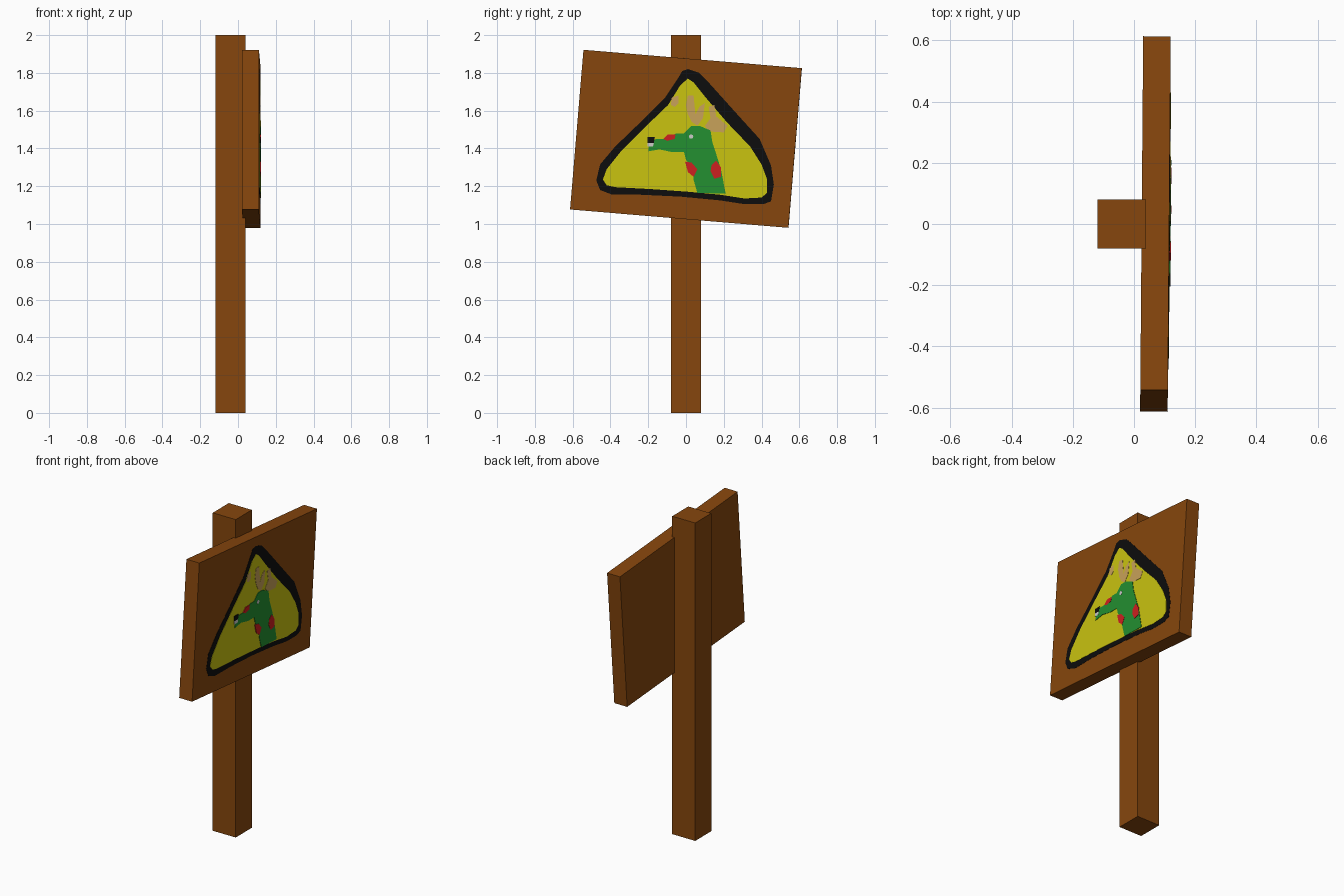
import bpy, bmesh, math

if "Cube" in bpy.data.objects:
    bpy.data.objects.remove(bpy.data.objects["Cube"])

def mat(name, r, g, b):
    m = bpy.data.materials.new(name)
    m.diffuse_color = (r, g, b, 1)
    m.use_nodes = True
    m.node_tree.nodes["Principled BSDF"].inputs["Base Color"].default_value = m.diffuse_color
    return m

BROWN = mat("brown_wood", 0.24, 0.062, 0.004)
BLACK = mat("black_paint", 0.004, 0.004, 0.004)
YELLOW = mat("yellow_paint", 0.59, 0.545, 0.005)
GREEN = mat("green_paint", 0.017, 0.275, 0.03)
RED = mat("red_paint", 0.61, 0.014, 0.014)
TAN = mat("tan_paint", 0.58, 0.36, 0.1)
WHITE = mat("pale_grey_paint", 0.6, 0.6, 0.58)

def box(name, loc, size, rot=(0, 0, 0)):
    bpy.ops.mesh.primitive_cube_add(size=1, location=loc, rotation=rot)
    o = bpy.context.object
    o.name = name
    o.scale = size
    o.data.materials.append(BROWN)
    return o

# Post and slightly crooked board
SLOPE = 0.0082
box("post", (-0.04, 0, 1), (0.16, 0.16, 2))
box("board", (0.07, 0, 1.451), (0.09, 1.16, 0.848),
    (math.radians(-4.8), 0, -math.atan(SLOPE)))

def plate(name, material, layer, pts):
    """Thin painted plate on the board face; pts are (y, z) in hundredths."""
    bm = bmesh.new()
    def ring(off):
        return [bm.verts.new((0.115 + SLOPE * y / 100 + off, y / 100, z / 100)) for y, z in pts]
    back, front = ring(-0.001), ring(0.0013 * layer)
    bm.faces.new(front)
    bm.faces.new(back[::-1])
    n = len(pts)
    for i in range(n):
        j = (i + 1) % n
        bm.faces.new((back[i], back[j], front[j], front[i]))
    bmesh.ops.recalc_face_normals(bm, faces=bm.faces)
    me = bpy.data.meshes.new(name)
    bm.to_mesh(me)
    bm.free()
    me.materials.append(material)
    o = bpy.data.objects.new(name, me)
    bpy.context.collection.objects.link(o)

# Warning triangle: border and field
plate("triangle_border", BLACK, 1, [
    (1, 182), (7, 180), (11, 176), (29, 156), (39, 145), (45, 131), (46.5, 121),
    (45, 112), (41, 110.5), (31, 110.5), (18, 112.5), (-3, 114.5), (-24, 115.5),
    (-39, 115.5), (-45.5, 118), (-47.5, 123), (-45.5, 131.5), (-37.5, 141),
    (-24, 154), (-11, 167), (-4, 177.5), (-2, 181)])
plate("triangle_field", YELLOW, 2, [
    (1, 177), (4, 175), (10, 167.5), (22, 153.5), (34, 141), (40, 131.5), (43, 123.5),
    (43, 116.5), (40, 114), (31, 113.5), (18, 115.5), (2, 117), (-19, 118.5),
    (-37.5, 119.5), (-42, 120.5), (-44, 123.5), (-42, 129), (-34, 139),
    (-22, 151), (-9.5, 163), (-3, 173.5)])

# Antlers
plate("antler_front", TAN, 3, [
    (-8, 163), (-7.5, 167), (-4, 168), (-4, 164), (-6, 162)])
plate("antler_middle", TAN, 3, [
    (0, 163), (1, 168), (4, 168), (5, 158), (7, 162), (10, 164), (9, 156), (6, 152),
    (3, 154), (1, 158)])
plate("antler_back", TAN, 3, [
    (12, 149), (20, 148.5), (22, 152), (16, 157), (15, 163), (12, 162), (13, 156), (10, 152)])

# Animal head and neck
plate("head", GREEN, 4, [
    (-20, 138.5), (-19.5, 142), (-16, 145), (-11, 145), (-5, 148), (-1, 148), (3, 152),
    (7, 152), (13, 149.5), (14, 143), (16, 137), (18.5, 129), (21, 116), (6, 116.5),
    (4, 123.5), (3.5, 129), (0, 134), (-1, 138), (-7, 138), (-14, 139.5)])

# Spots, nose, tooth and eye
plate("spot_brow", RED, 5, [
    (-12, 145), (-9.5, 147.5), (-5.5, 147.5), (-6, 145), (-10, 144)])
plate("spot_throat", RED, 5, [
    (-0.5, 133), (3, 132.5), (6, 129), (4, 125), (1, 127.5)])
plate("spot_neck", RED, 5, [
    (13.5, 131), (16, 133.5), (18.5, 130), (18.5, 125), (15, 124), (13, 128)])
plate("nose", BLACK, 5, [
    (-20.5, 143), (-20.5, 146), (-16.5, 146), (-17, 143)])
plate("tooth", WHITE, 5, [
    (-20.5, 141), (-20.5, 143), (-17, 143), (-17.5, 141)])
plate("eye", WHITE, 5, [
    (2.7 + 1.2 * math.cos(a * math.pi / 4), 146.3 + 1.2 * math.sin(a * math.pi / 4))
    for a in range(8)])
